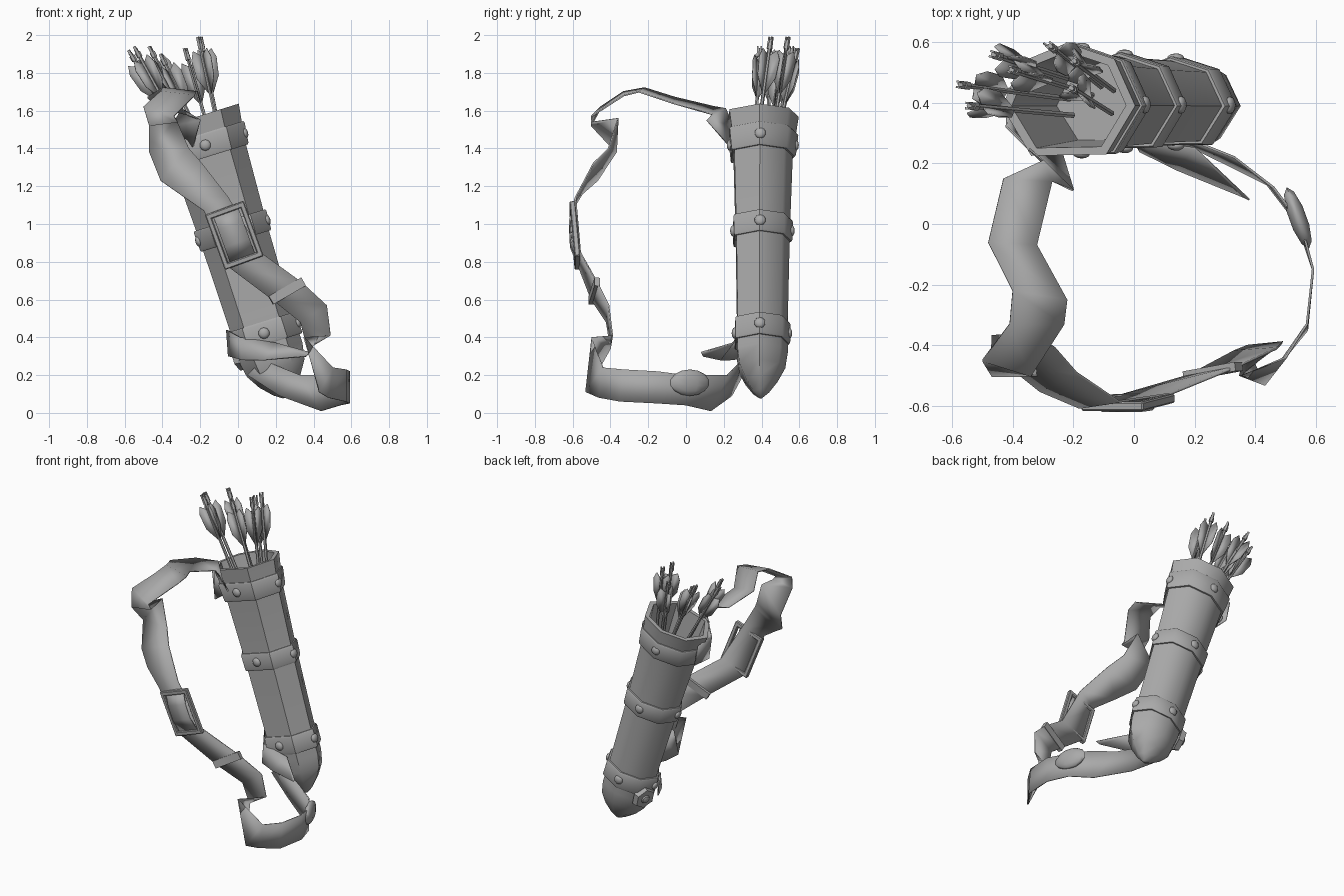
import bpy, bmesh, math
from mathutils import Vector, Matrix

if "Cube" in bpy.data.objects:
    bpy.data.objects.remove(bpy.data.objects["Cube"])

grey = bpy.data.materials.new("plain_grey")
grey.diffuse_color = (0.4, 0.4, 0.4, 1)
grey.use_nodes = True
grey.node_tree.nodes["Principled BSDF"].inputs["Base Color"].default_value = grey.diffuse_color


def finish(name, bm, angle=35, thick=0.0):
    bmesh.ops.recalc_face_normals(bm, faces=bm.faces[:])
    me = bpy.data.meshes.new(name)
    bm.to_mesh(me)
    bm.free()
    me.materials.append(grey)
    ob = bpy.data.objects.new(name, me)
    bpy.context.collection.objects.link(ob)
    if thick:
        mod = ob.modifiers.new("thickness", 'SOLIDIFY')
        mod.thickness = thick
        mod.offset = 0
    bpy.ops.object.select_all(action='DESELECT')
    ob.select_set(True)
    bpy.context.view_layer.objects.active = ob
    bpy.ops.object.shade_smooth_by_angle(angle=math.radians(angle))
    return ob


# Leaning frame of the quiver: s is the distance from the tip along the axis
TIP, TOP = Vector((0.25, 0.395, 0.08)), Vector((-0.215, 0.40, 1.575))
AXIS = (TOP - TIP).normalized()
SIDE = Vector((AXIS.z, 0, -AXIS.x))
BACK = Vector((0, 1, 0))
# Uneven seven-sided section with a broad flat front: angle and radius factor
SECTION = [(-3, 1), (47, 1), (92, 1), (137, 1), (184, 1.02), (237, 1.06), (303, 1.03)]


def on_quiver(s, rx, ry, deg, k=1.0):
    a = math.radians(deg)
    return TIP + AXIS * s + SIDE * rx * k * math.cos(a) + BACK * ry * k * math.sin(a)


def loft(name, profile, closed=False):
    bm = bmesh.new()
    rings = [[bm.verts.new(on_quiver(s, rx, ry, a, k)) for a, k in SECTION] for s, rx, ry in profile]
    n = len(SECTION)
    pairs = list(zip(rings, rings[1:])) + ([(rings[-1], rings[0])] if closed else [])
    for r0, r1 in pairs:
        for i in range(n):
            bm.faces.new((r0[i], r0[(i + 1) % n], r1[(i + 1) % n], r1[i]))
    if not closed:
        bm.faces.new(rings[0])
        bm.faces.new(rings[-1])
    return finish(name, bm, 50)


# Quiver body with hollow mouth and bullet-shaped foot
loft("quiver_body", [
    (0.0, 0.012, 0.01), (0.03, 0.055, 0.045), (0.09, 0.112, 0.09), (0.165, 0.158, 0.13),
    (0.25, 0.174, 0.143), (0.45, 0.172, 0.143), (0.92, 0.182, 0.152), (1.34, 0.200, 0.166),
    (1.46, 0.214, 0.182), (1.56, 0.228, 0.197), (1.56, 0.196, 0.168), (1.15, 0.168, 0.138)])

# Three bands, each with low domed rivets
bands = [("lower_band", 0.30, 0.42, 0.190, 0.156, 0.188, 0.156),
         ("middle_band", 0.87, 0.985, 0.195, 0.166, 0.199, 0.169),
         ("upper_band", 1.34, 1.465, 0.216, 0.183, 0.228, 0.195)]


def rivet(bm, p, n, r=0.03):
    rot = n.to_track_quat('Z', 'Y').to_matrix().to_4x4()
    bmesh.ops.create_uvsphere(bm, u_segments=10, v_segments=6, radius=r,
                              matrix=Matrix.Translation(p) @ rot @ Matrix.Diagonal((1, 1, 0.55, 1)))


for name, s0, s1, rx0, ry0, rx1, ry1 in bands:
    loft(name, [(s0, rx0 - 0.03, ry0 - 0.03), (s0, rx0 - 0.005, ry0 - 0.005), (s0 + 0.01, rx0, ry0),
                (s1 - 0.01, rx1, ry1), (s1, rx1 - 0.005, ry1 - 0.005), (s1, rx1 - 0.03, ry1 - 0.03)], True)
    bm = bmesh.new()
    for deg, k in ((-2, 0.96), (92, 0.96), (184, 0.98), (268, 0.885)):
        sm = (s0 + s1) / 2
        p = on_quiver(sm, (rx0 + rx1) / 2, (ry0 + ry1) / 2, deg, k)
        rivet(bm, p, p - (TIP + AXIS * sm))
    finish(name + "_rivets", bm, 60)

# Arrows: nock point and the point where the shaft passes the mouth
arrows = [((-0.20, 0.54, 1.99), (-0.12, 0.48, 1.60)), ((-0.28, 0.59, 1.93), (-0.18, 0.51, 1.58)),
          ((-0.21, 0.45, 1.99), (-0.13, 0.40, 1.62)), ((-0.47, 0.56, 1.94), (-0.28, 0.50, 1.57)),
          ((-0.58, 0.46, 1.92), (-0.35, 0.43, 1.54)), ((-0.55, 0.39, 1.94), (-0.33, 0.37, 1.54)),
          ((-0.41, 0.51, 1.90), (-0.25, 0.46, 1.56))]
shafts, vanes = bmesh.new(), bmesh.new()
for k, (nock, mouth) in enumerate(arrows):
    nock, mouth = Vector(nock), Vector(mouth)
    d = (nock - mouth).normalized()
    rot = d.to_track_quat('Z', 'Y').to_matrix().to_4x4()
    length = (nock - mouth).length + 0.25
    for r, ln, off in ((0.010, length, 0.015), (0.015, 0.03, 0.035)):
        bmesh.ops.create_cone(shafts, cap_ends=True, segments=6, radius1=r, radius2=r, depth=ln,
                              matrix=Matrix.Translation(nock - d * (off + ln / 2)) @ rot)
    for side in (-1, 1):      # forked nock
        bmesh.ops.create_cube(shafts, size=1, matrix=Matrix.Translation(nock - d * 0.018) @ rot
                              @ Matrix.Translation((side * 0.009, 0, 0)) @ Matrix.Diagonal((0.007, 0.014, 0.036, 1)))
    for j in range(3):        # feather vanes
        a = math.radians(120 * j + 37 * k)
        out = rot.to_3x3() @ Vector((math.cos(a), math.sin(a), 0))
        vanes.faces.new([vanes.verts.new(nock - d * t + out * w) for t, w in
                         ((0.10, 0.008), (0.07, 0.045), (0.12, 0.064), (0.22, 0.056), (0.31, 0.008))])
finish("arrow_shafts", shafts)
finish("arrow_feathers", vanes, thick=0.005)

# Carrying strap: pairs of edge points along its twisting path
stations = [
    (-.35, .25, 1.52, -.24, .24, 1.40), (-.30, .21, 1.61, -.20, .11, 1.55),
    (-.43, .15, 1.62, -.27, .14, 1.58), (-.48, -.06, 1.67, -.32, -.07, 1.64),
    (-.40, -.22, 1.72, -.22, -.25, 1.70), (-.41, -.33, 1.70, -.23, -.33, 1.68),
    (-.50, -.45, 1.62, -.34, -.50, 1.57), (-.47, -.50, 1.52, -.32, -.50, 1.54),
    (-.47, -.37, 1.38, -.33, -.36, 1.56), (-.41, -.47, 1.23, -.26, -.41, 1.40),
    (-.31, -.55, 1.16, -.19, -.49, 1.32), (-.18, -.605, 1.07, -.05, -.585, 1.14),
    (-.06, -.57, .78, .12, -.56, .85), (.18, -.50, .60, .34, -.47, .69),
    (.33, -.42, .48, .47, -.41, .57), (.37, -.40, .34, .49, -.39, .41),
    (.43, -.53, .11, .35, -.50, .40), (.48, -.46, .08, .50, -.44, .24),
    (.57, -.35, .06, .57, -.33, .23), (.59, -.15, .05, .59, -.15, .22),
    (.54, .00, .04, .55, .00, .20), (.44, .13, .01, .46, .12, .20),
    (.22, .24, .09, .33, .22, .20), (.05, .30, .20, .13, .30, .28)]


def ribbon(name, rows, thick=0.008):
    bm = bmesh.new()
    prev = None
    for r in rows:
        pair = (bm.verts.new(r[:3]), bm.verts.new(r[3:]))
        if prev:
            bm.faces.new((prev[0], prev[1], pair[1], pair[0]))
        prev = pair
    return finish(name, bm, 40, thick)


ribbon("strap", stations)
# Loose strap ends by the quiver
ribbon("lower_strap_flap", [(-.06, .38, .44, -.05, .38, .30), (.01, .27, .40, .02, .24, .28),
                            (.20, .25, .37, .14, .18, .28), (.38, .08, .32, .36, .09, .30)])
ribbon("upper_strap_end", [(-.35, .25, 1.52, -.24, .24, 1.40), (-.42, .32, 1.48, -.37, .28, 1.30),
                           (-.41, .45, 1.46, -.38, .45, 1.32)])


def box(bm, center, rot, offset, size):
    bmesh.ops.create_cube(bm, size=1, matrix=Matrix.Translation(center) @ rot
                          @ Matrix.Translation(offset) @ Matrix.Diagonal((*size, 1)))


# Buckle frame
bm = bmesh.new()
rot = Matrix.Rotation(math.radians(-20), 4, 'Y') @ Matrix.Rotation(math.radians(5), 4, 'X')
c = Vector((-0.02, -0.588, 0.94))
for s in (-1, 1):
    box(bm, c, rot, (s * 0.095, 0, 0), (0.028, 0.03, 0.31))
    box(bm, c, rot, (0, 0, s * 0.14), (0.215, 0.03, 0.03))
bmesh.ops.bevel(bm, geom=bm.edges[:], offset=0.005, segments=1, affect='EDGES')
finish("buckle", bm)

# Strap bulging through the buckle
bm = bmesh.new()
rows = [[bm.verts.new(c + rot @ Vector((x, y, z))) for x in (-0.07, 0.07)]
        for z, y in ((0.13, 0.0), (0.06, -0.022), (-0.04, -0.026), (-0.13, 0.0))]
for (a, b), (d, e) in zip(rows, rows[1:]):
    bm.faces.new((a, b, e, d))
finish("buckled_strap", bm, 40, 0.008)

# Sleeve that holds the strap end
bm = bmesh.new()
box(bm, Vector((0.26, -0.485, 0.645)), Matrix.Rotation(math.radians(60), 4, 'Y')
    @ Matrix.Rotation(math.radians(-9), 4, 'X'), (0, 0, 0), (0.05, 0.03, 0.2))
finish("strap_sleeve", bm)

# Knot on the lower strap
bm = bmesh.new()
bmesh.ops.create_uvsphere(bm, u_segments=10, v_segments=7, radius=1, matrix=Matrix.Translation((0.54, 0.02, 0.16))
                          @ Matrix.Rotation(math.radians(20), 4, 'Z') @ Matrix.Diagonal((0.03, 0.11, 0.07, 1)))
finish("strap_knot", bm, 60)

# Six-sided fixing plate with a rivet on the back left of the quiver
bm = bmesh.new()
s = 0.28
p = on_quiver(s, 0.172, 0.145, 158)
n = (p - (TIP + AXIS * s)).normalized()
rot = n.to_track_quat('Z', 'Y').to_matrix().to_4x4()
bmesh.ops.create_cone(bm, cap_ends=True, segments=6, radius1=0.08, radius2=0.07, depth=0.035,
                      matrix=Matrix.Translation(p + n * 0.008) @ rot)
rivet(bm, p + n * 0.026, n)
finish("lower_fixing_plate", bm)
